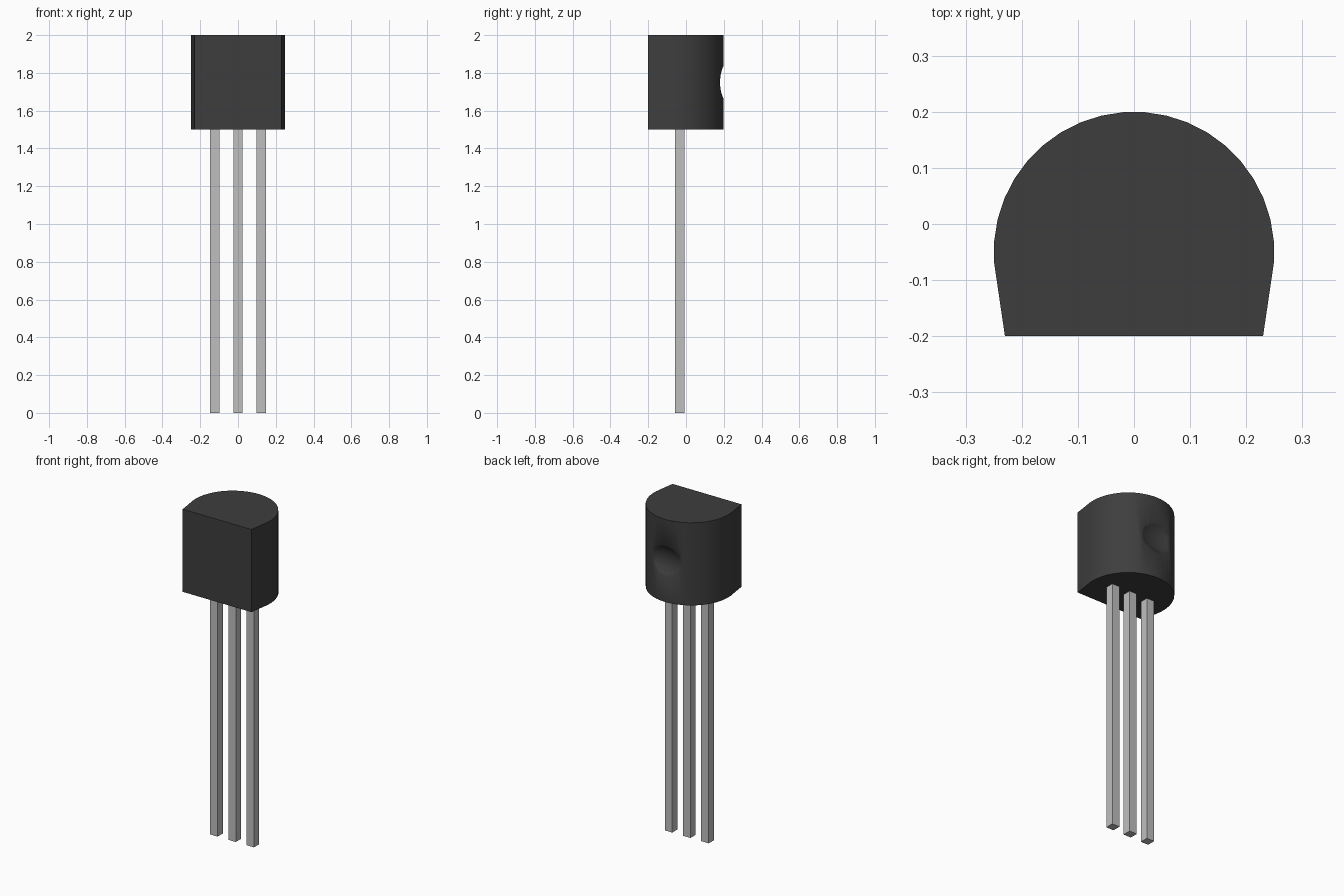
import bpy, bmesh, math

cube = bpy.data.objects.get("Cube")
if cube:
    bpy.data.objects.remove(cube, do_unlink=True)


def make_material(name, rgb):
    mat = bpy.data.materials.new(name)
    mat.use_nodes = True
    mat.diffuse_color = (*rgb, 1)
    mat.node_tree.nodes["Principled BSDF"].inputs["Base Color"].default_value = (*rgb, 1)
    return mat


def make_object(name, bm, mat):
    bmesh.ops.recalc_face_normals(bm, faces=bm.faces)
    mesh = bpy.data.meshes.new(name)
    bm.to_mesh(mesh)
    bm.free()
    mesh.materials.append(mat)
    obj = bpy.data.objects.new(name, mesh)
    bpy.context.collection.objects.link(obj)
    return obj


black = make_material("black plastic", (0.048, 0.048, 0.048))
metal = make_material("grey metal", (0.52, 0.52, 0.52))

# Body: round back, slightly tapering sides and a flat front
BOTTOM, TOP = 1.5, 2.0
profile = [(-0.23, -0.2), (0.23, -0.2)]
for i in range(22):
    a = math.radians(-4.5 + 9 * i)
    profile.append((0.25 * math.cos(a), -0.05 + 0.25 * math.sin(a)))
bm = bmesh.new()
base = bm.faces.new([bm.verts.new((x, y, BOTTOM)) for x, y in profile])
raised = bmesh.ops.extrude_face_region(bm, geom=[base])["geom"]
bmesh.ops.translate(bm, vec=(0, 0, TOP - BOTTOM),
                    verts=[v for v in raised if isinstance(v, bmesh.types.BMVert)])
body = make_object("body", bm, black)

# Shallow round dimple in the back
bm = bmesh.new()
bmesh.ops.create_uvsphere(bm, u_segments=48, v_segments=32, radius=1)
bmesh.ops.scale(bm, vec=(0.214, 0.135, 0.134), verts=bm.verts)
bmesh.ops.translate(bm, vec=(0, 0.3, 1.75), verts=bm.verts)
cutter = make_object("dimple_cutter", bm, black)
cutter.hide_render = True
cutter.hide_set(True)

cut = body.modifiers.new("dimple", "BOOLEAN")
cut.operation = "DIFFERENCE"
cut.solver = "EXACT"
cut.object = cutter
bpy.ops.object.select_all(action="DESELECT")
body.select_set(True)
bpy.context.view_layer.objects.active = body
bpy.ops.object.modifier_apply(modifier=cut.name)
bpy.data.objects.remove(cutter, do_unlink=True)
bpy.ops.object.shade_smooth_by_angle(angle=math.radians(50))

# Three square legs, set a little way into the body
LEG, LEG_TOP = 0.05, 1.52
for name, x in (("right_leg", -0.122), ("middle_leg", 0), ("left_leg", 0.122)):
    bm = bmesh.new()
    bmesh.ops.create_cube(bm, size=1)
    bmesh.ops.scale(bm, vec=(LEG, LEG, LEG_TOP), verts=bm.verts)
    bmesh.ops.translate(bm, vec=(x, -0.032, LEG_TOP / 2), verts=bm.verts)
    make_object(name, bm, metal)
